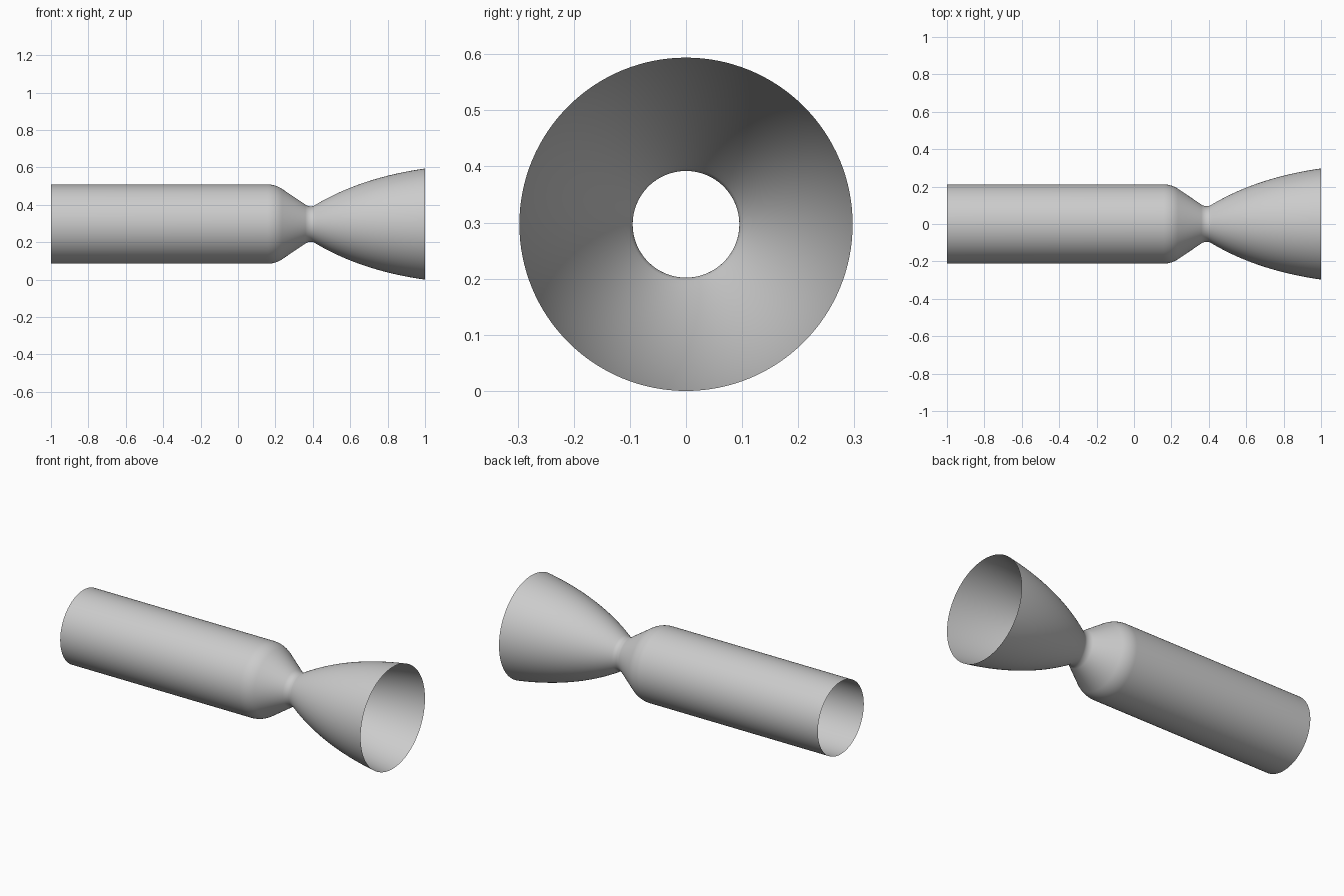
import bpy
import bmesh
from math import sin, cos, tan, radians, pi

if "Cube" in bpy.data.objects:
    bpy.data.objects.remove(bpy.data.objects["Cube"], do_unlink=True)

SIDES = 128
EXIT_R, CHAMBER_R, THROAT_R = 0.297, 0.212, 0.095
THROAT_X = 0.39
CONE = radians(34)      # convergent half angle
BELL_IN = radians(31)   # bell angle just after the throat
BELL_OUT = radians(8)   # bell angle at the exit
SHOULDER, NECK_IN, NECK_OUT = 0.14, 0.054, 0.04  # fillet radii


def arc(cx, cr, radius, start, end, steps=10):
    """Points of a fillet; angles are measured from the radial direction."""
    angles = [start + (end - start) * i / steps for i in range(steps + 1)]
    return [(cx + radius * sin(a), cr + radius * cos(a)) for a in angles]


def bell(x0, r0, x1, r1, steps=32):
    """Parabolic contour tangent to the two bell angles."""
    t0, t1 = tan(BELL_IN), tan(BELL_OUT)
    reach = (r1 - r0 - t1 * (x1 - x0)) / (t0 - t1)
    mx, mr = x0 + reach, r0 + t0 * reach
    pts = []
    for i in range(1, steps + 1):
        t = i / steps
        a, b, c = (1 - t) ** 2, 2 * t * (1 - t), t * t
        pts.append((a * x0 + b * mx + c * x1, a * r0 + b * mr + c * r1))
    return pts


# Inlet, shoulder fillet, straight cone, throat fillets, then the bell
neck = arc(THROAT_X, THROAT_R + NECK_IN, NECK_IN, pi + CONE, pi)
neck += arc(THROAT_X, THROAT_R + NECK_OUT, NECK_OUT, pi, pi - BELL_IN)[1:]
cone_x, cone_r = neck[0]
shoulder_r = CHAMBER_R - SHOULDER * (1 - cos(CONE))
shoulder_x = cone_x - (shoulder_r - cone_r) / tan(CONE)
shoulder = arc(shoulder_x - SHOULDER * sin(CONE), CHAMBER_R - SHOULDER,
               SHOULDER, 0, CONE)
profile = [(-1, CHAMBER_R)] + shoulder + neck + bell(*neck[-1], 1, EXIT_R)

# Revolve the contour into an open thin-walled shell
bm = bmesh.new()
rings = [[bm.verts.new((x, r * cos(2 * pi * k / SIDES), r * sin(2 * pi * k / SIDES)))
          for k in range(SIDES)] for x, r in profile]
for a, b in zip(rings, rings[1:]):
    for k in range(SIDES):
        n = (k + 1) % SIDES
        bm.faces.new((a[k], a[n], b[n], b[k])).smooth = True
mesh = bpy.data.meshes.new("nozzle_shell")
bm.to_mesh(mesh)
bm.free()

shell = bpy.data.objects.new("nozzle_shell", mesh)
shell.location.z = EXIT_R
bpy.context.collection.objects.link(shell)

# Plain grey metal
grey = bpy.data.materials.new("light_grey")
grey.use_nodes = True
colour = (0.6, 0.6, 0.6, 1)
grey.diffuse_color = colour
grey.node_tree.nodes["Principled BSDF"].inputs["Base Color"].default_value = colour
mesh.materials.append(grey)
